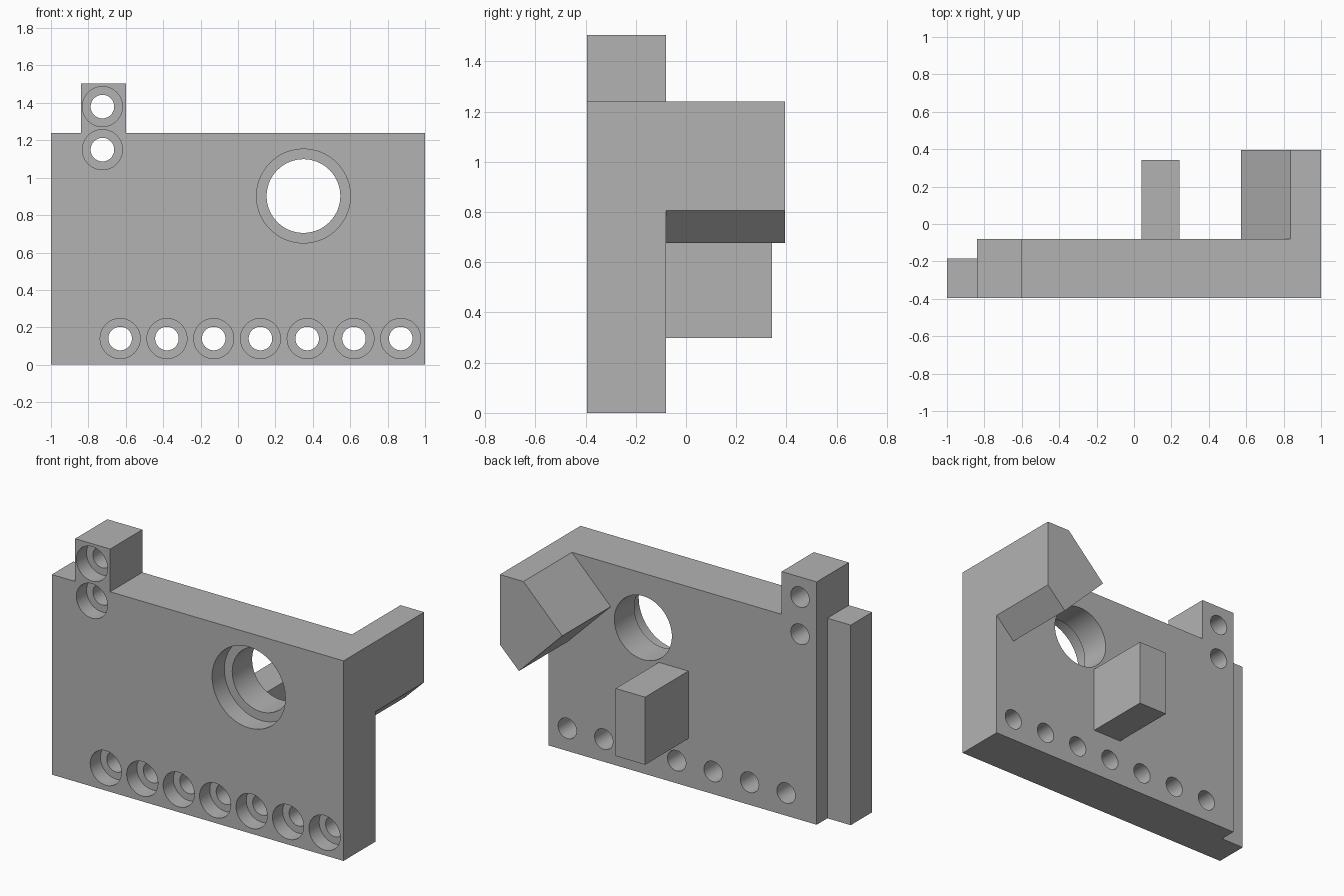
import bpy, bmesh, math
from mathutils import Matrix

cube = bpy.data.objects.get("Cube")
if cube:
    bpy.data.objects.remove(cube, do_unlink=True)

grey = bpy.data.materials.new("Plain grey")
grey.use_nodes = True
colour = (0.45, 0.45, 0.45, 1)
grey.diffuse_color = colour
grey.node_tree.nodes["Principled BSDF"].inputs["Base Color"].default_value = colour

FRONT, BACK, TOP = -0.395, -0.08, 1.24


def finish(name, bm):
    bmesh.ops.recalc_face_normals(bm, faces=bm.faces[:])
    mesh = bpy.data.meshes.new(name)
    bm.to_mesh(mesh)
    bm.free()
    mesh.materials.append(grey)
    obj = bpy.data.objects.new(name, mesh)
    bpy.context.collection.objects.link(obj)
    return obj


def prism(name, outline, y0, y1):
    """Extrude an x-z outline from y0 to y1."""
    bm = bmesh.new()
    face = bm.faces.new([bm.verts.new((x, y0, z)) for x, z in outline])
    ext = bmesh.ops.extrude_face_region(bm, geom=[face])
    moved = [v for v in ext["geom"] if isinstance(v, bmesh.types.BMVert)]
    bmesh.ops.translate(bm, verts=moved, vec=(0, y1 - y0, 0))
    return finish(name, bm)


def box(name, x0, x1, y0, y1, z0, z1):
    return prism(name, [(x0, z0), (x1, z0), (x1, z1), (x0, z1)], y0, y1)


def rod(name, x, z, radius, y0, y1, sides):
    bm = bmesh.new()
    place = Matrix.Translation((x, (y0 + y1) / 2, z)) @ Matrix.Rotation(math.pi / 2, 4, "X")
    bmesh.ops.create_cone(bm, cap_ends=True, segments=sides, radius1=radius,
                          radius2=radius, depth=y1 - y0, matrix=place)
    return finish(name, bm)


def combine(target, tool, operation):
    mod = target.modifiers.new("combine", "BOOLEAN")
    mod.operation, mod.solver, mod.object = operation, "EXACT", tool
    tool.hide_render = True
    bpy.context.view_layer.objects.active = target
    bpy.ops.object.modifier_apply(modifier=mod.name)
    bpy.data.objects.remove(tool, do_unlink=True)


def stepped_hole(x, z, bore, recess, depth, sides):
    combine(plate, rod("bore_cutter", x, z, bore, FRONT - 0.1, BACK + 0.1, sides), "DIFFERENCE")
    combine(plate, rod("recess_cutter", x, z, recess, FRONT - 0.1, FRONT + depth, sides), "DIFFERENCE")


# Plate with the raised tab on its top edge
plate = prism("mounting_plate", [(-1, 0), (1, 0), (1, TOP), (-0.6, TOP), (-0.6, 1.505),
                                 (-0.84, 1.505), (-0.84, TOP), (-1, TOP)], FRONT, BACK)

# Thinner strip along the right edge
combine(plate, box("edge_cutter", -1.2, -0.84, -0.185, 0.2, -0.2, 1.7), "DIFFERENCE")

# Angled arm and square peg on the back
arm = [(1, TOP), (0.838, TOP), (0.572, 0.974), (0.869, 0.677), (1, 0.806)]
combine(plate, prism("angled_arm", arm, BACK - 0.08, 0.395), "UNION")
combine(plate, box("square_peg", 0.04, 0.242, BACK - 0.08, 0.343, 0.298, 0.717), "UNION")

# Row of screw holes, two tab holes and the large opening
for i in range(7):
    stepped_hole(-0.63 + 0.25 * i, 0.14, 0.063, 0.107, 0.1, 48)
for z in (1.15, 1.38):
    stepped_hole(-0.725, z, 0.063, 0.107, 0.1, 48)
stepped_hole(0.35, 0.902, 0.197, 0.251, 0.12, 72)

# Smooth bores with crisp edges
bpy.ops.object.select_all(action="DESELECT")
plate.select_set(True)
bpy.context.view_layer.objects.active = plate
bpy.ops.object.shade_smooth_by_angle(angle=math.radians(30))
